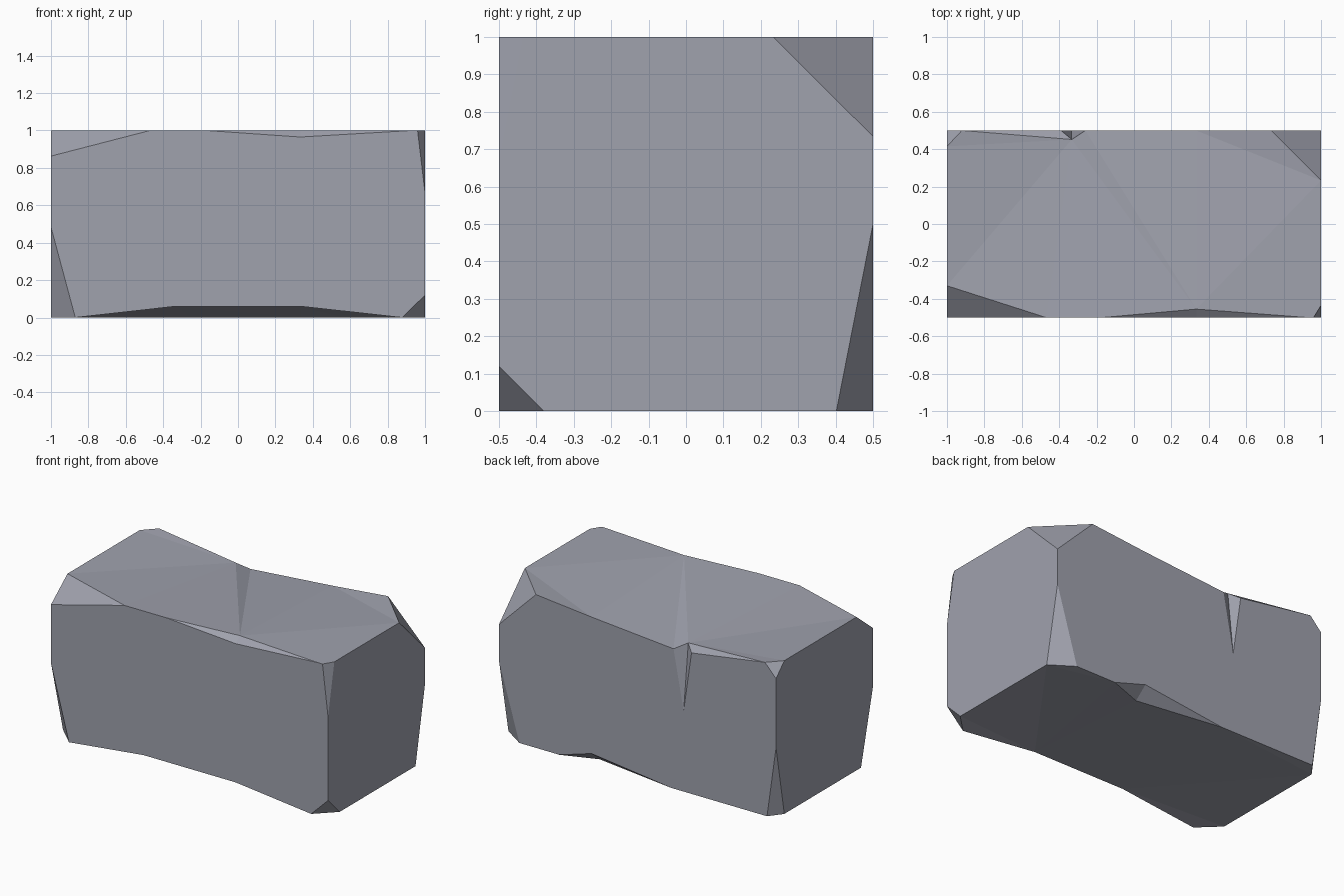
import bpy, bmesh

if "Cube" in bpy.data.objects:
    bpy.data.objects.remove(bpy.data.objects["Cube"])

HX, HY, H = 1.0, 0.5, 1.0          # half length, half depth, height

# Chip size along x, y, z at each corner of the block
chips = {
    (-1, -1, 0): (.13, .124, .484), (1, -1, 0): (.122, .12, .12),
    (-1, 1, 0): (.065, .085, .465), (1, 1, 0): (.147, .098, .50),
    (-1, -1, 1): (.53, .17, .137),  (1, -1, 1): (.04, .065, .335),
    (-1, 1, 1): (.08, .085, .085),  (1, 1, 1): (.267, .267, .266),
}


def cut(corner, axis):
    """Point where the chip at a corner crosses the edge along an axis."""
    sx, sy, sz = corner
    p = [sx * HX, sy * HY, sz * H]
    sign = (sx, sy, 1 if sz else -1)[axis]
    p[axis] -= sign * chips[corner][axis]
    return tuple(p)


X, Y, Z = 0, 1, 2
FLB, FRB, BLB, BRB = (-1, -1, 0), (1, -1, 0), (-1, 1, 0), (1, 1, 0)
FLT, FRT, BLT, BRT = (-1, -1, 1), (1, -1, 1), (-1, 1, 1), (1, 1, 1)

bm = bmesh.new()
cache = {}


def vert(p):
    key = tuple(round(c, 4) for c in p)
    if key not in cache:
        cache[key] = bm.verts.new(key)
    return cache[key]


def face(*points):
    bm.faces.new([vert(p) for p in points])


# Eight corner chips
for c in chips:
    face(cut(c, X), cut(c, Y), cut(c, Z))

# Left and right ends
for f0, b0, b1, f1 in ((FLB, BLB, BLT, FLT), (FRB, BRB, BRT, FRT)):
    face(cut(f0, Y), cut(b0, Y), cut(b0, Z), cut(b1, Z),
         cut(b1, Y), cut(f1, Y), cut(f1, Z), cut(f0, Z))

# Worn points along the long edges
g1, g2 = (-.333, -HY, .06), (.333, -HY, .06)                    # bottom front
t1, t2, t3 = (-.17, -HY, H), (.333, -HY, .965), (.93, -HY, H)   # top front
t_in = (.333, -.455, H)
n1, n2, n3 = (-.39, HY, .92), (-.333, HY, .525), (-.26, HY, .912)  # notch
n_in = (-.333, .452, .952)
top_back = (.333, HY, .961)
j1, j2, j3 = (-.247, HY, 0), (.333, HY, .07), (.565, HY, 0)     # bottom back
j_in = (.333, .415, 0)

# Front and back
face(cut(FLB, X), g1, g2, cut(FRB, X), cut(FRB, Z), cut(FRT, Z), cut(FRT, X),
     t3, t2, t1, cut(FLT, X), cut(FLT, Z), cut(FLB, Z))
face(cut(BLB, X), j1, j2, j3, cut(BRB, X), cut(BRB, Z), cut(BRT, Z),
     cut(BRT, X), top_back, n3, n2, n1, cut(BLT, X), cut(BLT, Z), cut(BLB, Z))

# Edge chips, each folded down the middle
for a, low, b, inner in ((t1, t2, t3, t_in), (n1, n2, n3, n_in), (j1, j2, j3, j_in)):
    face(a, low, inner)
    face(low, b, inner)

# Slightly sagging top
face(n_in, n3, top_back, t_in)
face(t_in, top_back, cut(BRT, X), cut(BRT, Y), cut(FRT, Y), cut(FRT, X), t3)
face(n_in, t_in, t1, cut(FLT, X))
face(n_in, cut(FLT, X), cut(FLT, Y))
face(n_in, cut(FLT, Y), cut(BLT, Y))
face(n_in, cut(BLT, Y), cut(BLT, X), n1)

# Underside, raised along the front
face(g2, cut(FRB, X), cut(FRB, Y), cut(BRB, Y))
face(g2, cut(BRB, Y), cut(BRB, X), j3, j_in)
face(g1, g2, j_in, j1)
face(g1, j1, cut(BLB, X), cut(BLB, Y))
face(g1, cut(BLB, Y), cut(FLB, Y), cut(FLB, X))

bmesh.ops.recalc_face_normals(bm, faces=bm.faces)
bmesh.ops.triangulate(bm, faces=bm.faces)
mesh = bpy.data.meshes.new("stone_block")
bm.to_mesh(mesh)
bm.free()

stone = bpy.data.materials.new("grey stone")
stone.diffuse_color = (.35, .36, .42, 1)
stone.use_nodes = True
stone.node_tree.nodes["Principled BSDF"].inputs["Base Color"].default_value = stone.diffuse_color
mesh.materials.append(stone)
bpy.context.collection.objects.link(bpy.data.objects.new("stone_block", mesh))
